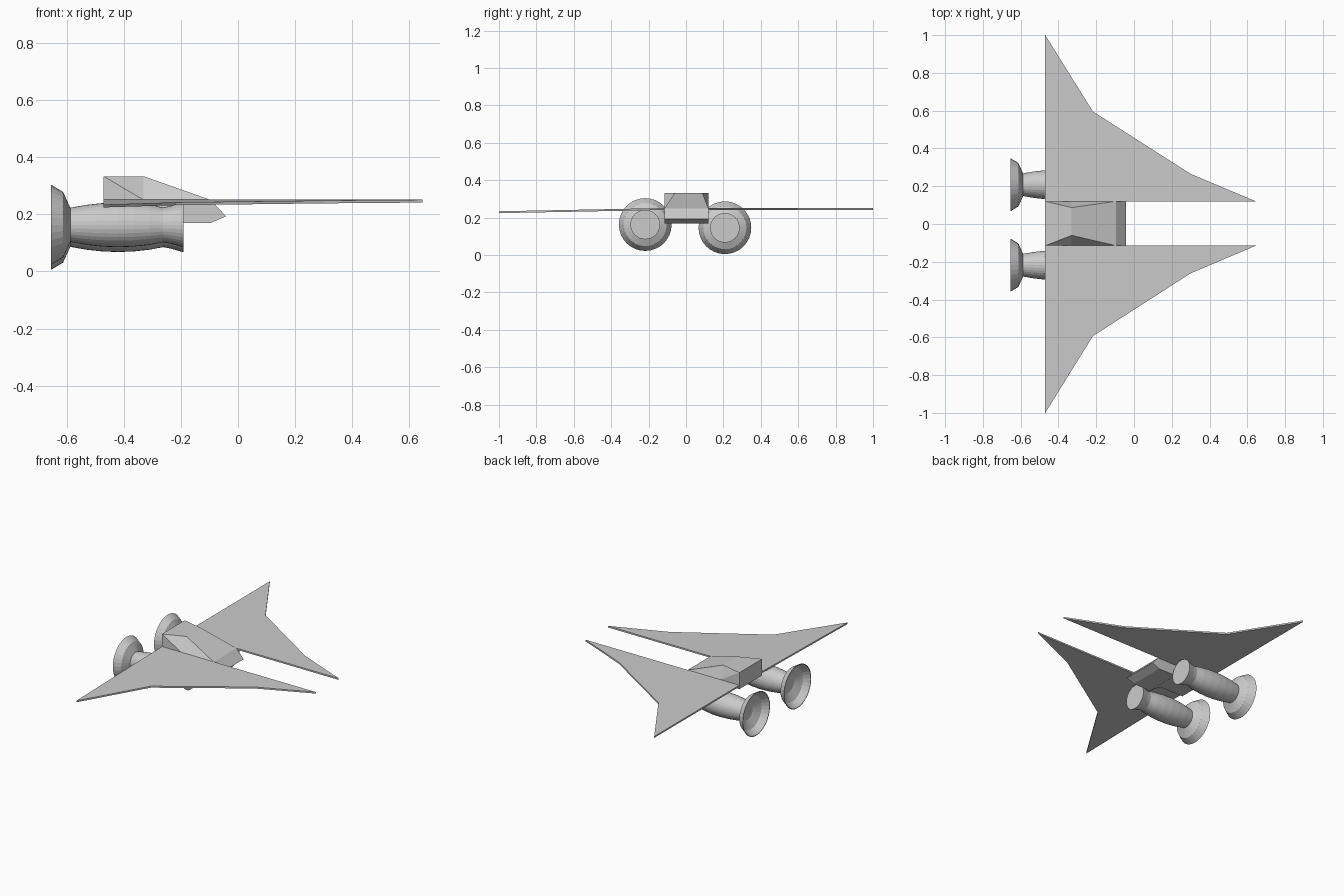
import bpy
import math

cube = bpy.data.objects.get("Cube")
if cube:
    bpy.data.objects.remove(cube, do_unlink=True)

grey = bpy.data.materials.new("hull_grey")
grey.use_nodes = True
colour = (0.6, 0.6, 0.6, 1)
grey.diffuse_color = colour
grey.node_tree.nodes["Principled BSDF"].inputs["Base Color"].default_value = colour


def make(name, verts, faces):
    mesh = bpy.data.meshes.new(name)
    mesh.from_pydata(verts, [], faces)
    mesh.materials.append(grey)
    obj = bpy.data.objects.new(name, mesh)
    bpy.context.collection.objects.link(obj)
    bpy.context.view_layer.objects.active = obj
    # Consistent outward normals
    bpy.ops.object.select_all(action='DESELECT')
    obj.select_set(True)
    bpy.ops.object.mode_set(mode='EDIT')
    bpy.ops.mesh.select_all(action='SELECT')
    bpy.ops.mesh.normals_make_consistent(inside=False)
    bpy.ops.object.mode_set(mode='OBJECT')
    return obj


def prism(name, bottom, top):
    """Closed solid between two matching outlines."""
    n = len(bottom)
    faces = [tuple(range(n)), tuple(range(n, 2 * n))]
    faces += [(i, (i + 1) % n, (i + 1) % n + n, i + n) for i in range(n)]
    return make(name, bottom + top, faces)


def lathe(name, profile, y, z, caps=(), sides=32):
    """Turn (x, radius) pairs about a lengthwise axis; caps lists closed rings."""
    verts, faces = [], []
    for x, r in profile:
        for i in range(sides):
            a = 2 * math.pi * i / sides
            verts.append((x, y + r * math.cos(a), z + r * math.sin(a)))
    for k in range(len(profile) - 1):
        for i in range(sides):
            j = (i + 1) % sides
            a, b = k * sides, (k + 1) * sides
            faces.append((a + i, a + j, b + j, b + i))
    for k in caps:
        faces.append(tuple(range(k * sides, (k + 1) * sides)))
    return make(name, verts, faces)


# Swept wings: one level, one drooping slightly to its tip
def wing(name, side, root, tip, tip_z):
    outline = [(-0.47, 0), (0.645, 0), (0.30, 0.165), (-0.217, 0.54), (-0.47, 1)]
    pts = []
    for x, t in outline:
        pts.append((x, side * (root + t * (tip - root)), 0.241 + t * (tip_z - 0.241)))
    prism(name, pts, [(x, y, z + 0.01) for x, y, z in pts])


wing("left_wing", 1, 0.12, 1.0, 0.242)
wing("right_wing", -1, 0.115, 1.0, 0.224)

# Lower hull with a wedge nose and a rising rear underside
side_profile = [(-0.47, 0.25), (-0.095, 0.25), (-0.042, 0.193), (-0.095, 0.17),
                (-0.22, 0.17), (-0.30, 0.225), (-0.47, 0.225)]
prism("lower_hull", [(x, -0.115, z) for x, z in side_profile],
      [(x, 0.12, z) for x, z in side_profile])

# Faceted cabin: square at the back, pinched in at the shoulder, sloping to the nose
cabin = []
for edge, shoulder in ((-0.115, -0.06), (0.12, 0.087)):
    cabin += [(-0.47, edge, 0.25), (-0.47, edge, 0.333), (-0.33, shoulder, 0.333),
              (-0.095, edge, 0.25), (-0.33, edge, 0.25)]
cabin_faces = [(0, 5, 6, 1), (1, 6, 7, 2), (2, 7, 8, 3), (0, 4, 3, 8, 9, 5)]
for s in (0, 5):
    cabin_faces += [(s, s + 1, s + 4), (s + 1, s + 2, s + 4), (s + 2, s + 3, s + 4)]
make("cabin", cabin, cabin_faces)

# Twin engines with flared, hollow nozzles
body = [(-0.587, 0.06), (-0.53, 0.07), (-0.475, 0.076), (-0.42, 0.078), (-0.365, 0.076),
        (-0.31, 0.07), (-0.262, 0.061), (-0.235, 0.066), (-0.19, 0.079)]
nozzle = [(-0.587, 0.06), (-0.612, 0.115), (-0.655, 0.141),
          (-0.655, 0.137), (-0.615, 0.111), (-0.59, 0.058)]
for label, y, z in (("left", 0.208, 0.146), ("right", -0.218, 0.163)):
    lathe(label + "_engine_body", body, y, z, caps=(0, len(body) - 1))
    lathe(label + "_engine_nozzle", nozzle, y, z)
